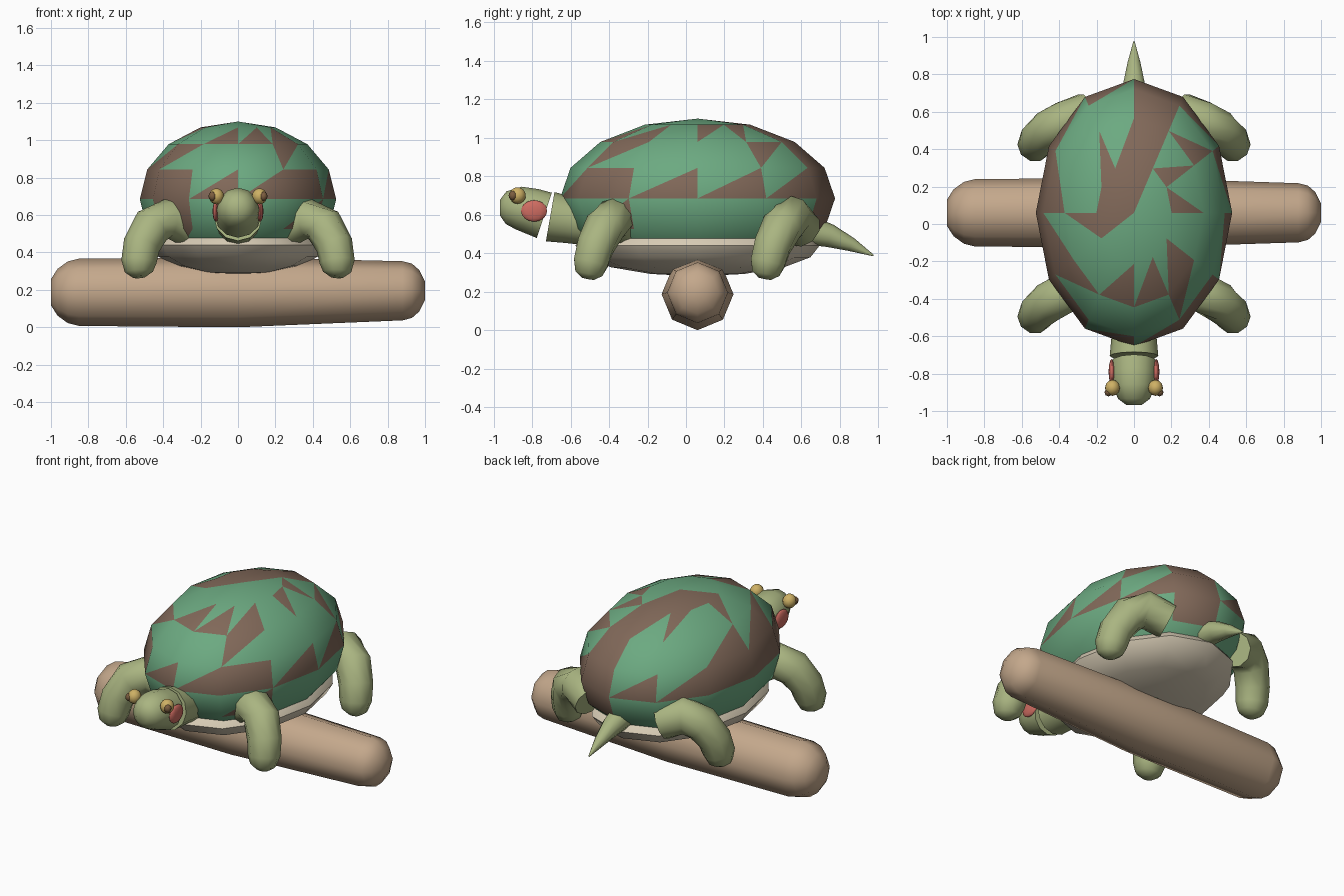
import bpy, bmesh, math
from mathutils import Vector

cube = bpy.data.objects.get("Cube")
if cube:
    bpy.data.objects.remove(cube, do_unlink=True)


def material(name, *rgb):
    m = bpy.data.materials.new(name)
    m.use_nodes = True
    color = (*rgb, 1)
    m.diffuse_color = color
    m.node_tree.nodes["Principled BSDF"].inputs["Base Color"].default_value = color
    return m


GREEN = material("shell_green", .15, .40, .22)
BROWN = material("shell_brown", .22, .14, .10)
SKIN = material("skin_olive", .40, .46, .22)
WOOD = material("log_tan", .55, .39, .26)
CREAM = material("belly_cream", .68, .60, .46)
RED = material("cheek_red", .62, .15, .12)
YELLOW = material("eye_yellow", .62, .44, .13)
DARK = material("pupil_brown", .20, .11, .05)


def finish(bm, name, *mats):
    bmesh.ops.recalc_face_normals(bm, faces=bm.faces)
    mesh = bpy.data.meshes.new(name)
    bm.to_mesh(mesh)
    bm.free()
    for m in mats:
        mesh.materials.append(m)
    ob = bpy.data.objects.new(name, mesh)
    bpy.context.collection.objects.link(ob)
    bpy.ops.object.select_all(action='DESELECT')
    ob.select_set(True)
    bpy.context.view_layer.objects.active = ob
    bpy.ops.object.shade_smooth_by_angle(angle=math.radians(50))
    return ob


def tube(name, path, sides, ref, mat):
    """Sweep a round section along (x, y, z, radius) stations."""
    bm = bmesh.new()
    pts = [Vector(p[:3]) for p in path]
    rings = []
    for i, p in enumerate(pts):
        t = (pts[min(i + 1, len(pts) - 1)] - pts[max(i - 1, 0)]).normalized()
        v = t.cross(Vector(ref)).normalized()
        u = v.cross(t)
        ring = []
        for k in range(sides):
            a = math.tau * k / sides
            ring.append(bm.verts.new(p + path[i][3] * (v * math.cos(a) + u * math.sin(a))))
        rings.append(ring)
    for a, b in zip(rings, rings[1:]):
        for k in range(sides):
            n = (k + 1) % sides
            bm.faces.new((a[k], a[n], b[n], b[k]))
    bm.faces.new(rings[0])
    bm.faces.new(rings[-1])
    return finish(bm, name, mat)


def ball(name, center, radii, mat, segments=12, rings=8):
    bm = bmesh.new()
    bmesh.ops.create_uvsphere(bm, u_segments=segments, v_segments=rings, radius=1)
    for v in bm.verts:
        v.co = Vector(center) + Vector([c * r for c, r in zip(v.co, radii)])
    return finish(bm, name, mat)


# Shell: patches per cell, top row first. g green, b brown,
# u brown above the diagonal, l brown below it
PATCHES = ["ggbbbbbggggg",
           "uubuuguglllg",
           "gubgglluggug",
           "llbllbbbllbl",
           "ggbggggbgglg",
           "gglggggugggg",
           "gguggglggggg",
           "gggbgggggbgg"]


def shell():
    bm = bmesh.new()
    rows, cols = len(PATCHES), len(PATCHES[0])
    grid = []
    for r in range(rows + 1):
        tilt = math.pi * r / rows
        rad, z = math.sin(tilt), .685 + .415 * math.cos(tilt)
        count = cols if 0 < r < rows else 1
        ring = []
        for c in range(count):
            a = math.tau * c / cols
            ring.append(bm.verts.new((.525 * rad * math.cos(a), .06 + .715 * rad * math.sin(a), z)))
        grid.append(ring * (cols // count))
    for r, row in enumerate(PATCHES):
        for c, code in enumerate(row):
            n = (c + 1) % cols
            top, top_n = grid[r][c], grid[r][n]
            low, low_n = grid[r + 1][c], grid[r + 1][n]
            if r > 0:
                f = bm.faces.new((low, top_n, top))
                f.material_index = int(code in "bu")
            if r < rows - 1:
                f = bm.faces.new((low, low_n, top_n if r else top))
                f.material_index = int(code in "bl")
    finish(bm, "shell", GREEN, BROWN)


shell()
ball("belly", (0, .06, .44), (.465, .635, .16), CREAM)

# Log, slightly thinner at one end
tube("log", [(-1, .06, .187, .07), (-.965, .06, .187, .125), (-.91, .06, .187, .165),
             (-.85, .06, .187, .18), (0, .06, .187, .187), (.88, .06, .195, .158),
             (.93, .06, .195, .145), (.97, .06, .195, .11), (1, .06, .195, .05)],
     8, (0, 1, 0), WOOD)

# Legs: one bent limb, mirrored and repeated
LEG = [(.25, -.32, .53, .105), (.37, -.37, .585, .112), (.46, -.42, .54, .108),
       (.515, -.47, .44, .1), (.53, -.495, .35, .094), (.53, -.505, .295, .075),
       (.528, -.51, .268, .035)]
for side, s in (("left", 1), ("right", -1)):
    for end, shift in (("front", 0), ("rear", .92)):
        tube(f"{end}_{side}_leg", [(s * x, y + shift, z, r) for x, y, z, r in LEG],
             10, (0, 1, 0), SKIN)
    # Face details
    ball(f"{side}_eye", (s * .115, -.876, .7), (.04, .043, .043), YELLOW)
    ball(f"{side}_pupil", (s * .136, -.9, .7), (.022, .022, .025), DARK, 8, 6)
    ball(f"{side}_cheek", (s * .118, -.79, .62), (.018, .068, .056), RED)

# Neck, head and tail
tube("neck", [(0, -.5, .555, .115), (0, -.62, .575, .122), (0, -.706, .59, .13)],
     12, (1, 0, 0), SKIN)
tube("head", [(0, -.737, .597, .124), (0, -.8, .618, .12), (0, -.87, .635, .112),
              (0, -.935, .637, .085), (0, -.968, .637, .04)], 12, (1, 0, 0), SKIN)
tube("tail", [(0, .58, .535, .085), (0, .75, .49, .06), (0, .86, .445, .036),
              (0, .975, .388, .004)], 10, (1, 0, 0), SKIN)
